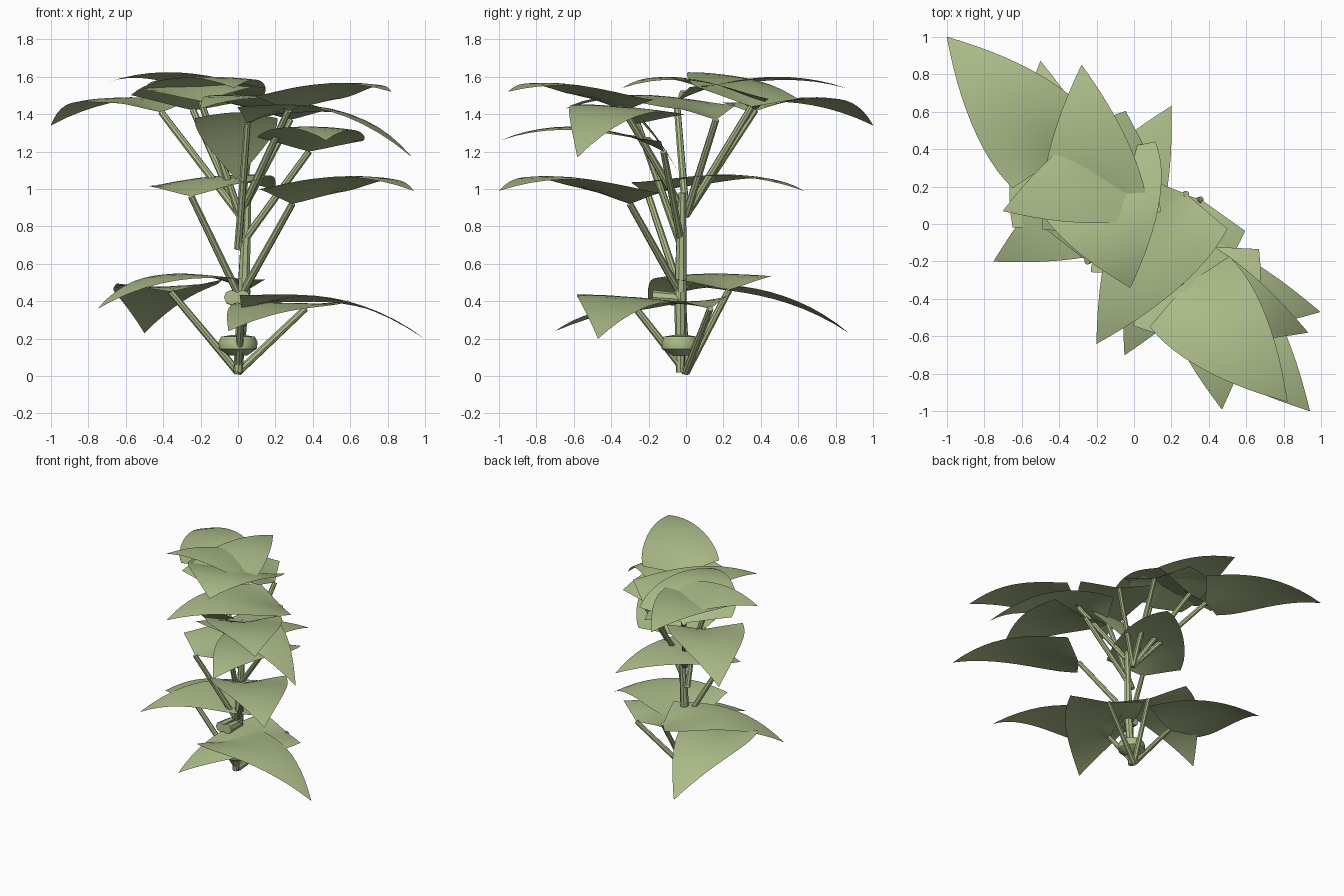
import bpy, bmesh, math
from mathutils import Vector

if "Cube" in bpy.data.objects:
    bpy.data.objects.remove(bpy.data.objects["Cube"])

green = bpy.data.materials.new("leaf_green")
green.diffuse_color = (0.41, 0.50, 0.25, 1)
green.use_nodes = True
green.node_tree.nodes["Principled BSDF"].inputs["Base Color"].default_value = green.diffuse_color


def add_object(name, bm):
    mesh = bpy.data.meshes.new(name)
    bm.to_mesh(mesh)
    bm.free()
    mesh.materials.append(green)
    for p in mesh.polygons:
        p.use_smooth = True
    obj = bpy.data.objects.new(name, mesh)
    bpy.context.collection.objects.link(obj)
    bpy.context.view_layer.objects.active = obj
    obj.select_set(True)
    bpy.ops.object.shade_smooth_by_angle(angle=math.radians(40))
    obj.select_set(False)
    return obj


def rod(name, a, b, r1, r2, sides=8):
    """Tapered rod between two points."""
    a, b = Vector(a), Vector(b)
    bm = bmesh.new()
    bmesh.ops.create_cone(bm, cap_ends=True, segments=sides,
                          radius1=r1, radius2=r2, depth=(b - a).length)
    rot = (b - a).to_track_quat('Z', 'Y')
    for v in bm.verts:
        v.co = rot @ v.co + (a + b) / 2
    return add_object(name, bm)


def half_width(t):
    """Blade outline: full near the base, rounding to a pointed tip."""
    return max(.005, 1 - max(0, (t - .1) / .9) ** 1.75)


def leaf(name, base, tip, arch, half=.285, roll=.01, cup=.075, droop=.03):
    """Arched blade: broad base with raised corners, pointed tip."""
    base, tip = Vector(base), Vector(tip)
    axis = tip - base
    side = Vector((axis.y, -axis.x, 0)).normalized()
    bm = bmesh.new()
    rows = []
    n, m = 8, 12
    for k in range(m + 1):
        t = k / m
        w = half_width(t)
        row = []
        for i in range(n + 1):
            u = 2 * i / n - 1
            s = t + .05 * abs(u) * (1 - t) ** 4
            p = base + axis * s + side * (u * w * half)
            p.z += 4 * arch * s * (1 - s) - droop * (u * w) ** 2
            p.z += cup * abs(u) ** 1.3 * (1 - t) ** 4 + roll * u * w
            row.append(bm.verts.new(p))
        rows.append(row)
    for r0, r1 in zip(rows, rows[1:]):
        for i in range(n):
            bm.faces.new((r0[i], r0[i + 1], r1[i + 1], r1[i]))
    bmesh.ops.recalc_face_normals(bm, faces=bm.faces)
    if sum(f.normal.z for f in bm.faces) < 0:
        bmesh.ops.reverse_faces(bm, faces=bm.faces)
    return add_object(name, bm)


def tier(start, leaves):
    """Leaves on stalks that share one starting point."""
    for name, base, tip, arch in leaves:
        rod(name + "_stalk", start, base, .021, .018)
        half = .36 if name == "top_centre" else .285
        roll = -.03 if name == "top_left" else .02 if "right" in name else .01
        leaf(name + "_leaf", base, tip, arch, half, roll)


# each leaf: name, blade base, blade tip, arch height
tier((0, 0, .02), [
    ("low_right", (.02, -.26, .35), (.995, -.47, .20), .14),
    ("low_back", (-.36, -.02, .45), (-.50, .87, .23), .11),
    ("low_left", (.05, .23, .46), (-.75, -.20, .36), .13),
    ("low_front", (.36, .13, .36), (-.05, -.70, .24), .08)])
tier((.01, -.02, .42), [
    ("mid_front", (.29, -.30, .92), (.94, -1.0, .99), .11),
    ("mid_back", (-.25, -.20, .96), (.20, .63, .99), .10)])
tier((0, -.02, .68), [
    ("high_front", (.38, -.12, 1.20), (.47, -.99, 1.26), .10),
    ("high_right", (.05, -.26, 1.35), (.93, -.58, 1.17), .17)])
tier((.01, 0, .86), [
    ("top_front", (.27, -.33, 1.42), (.82, -.95, 1.52), .09),
    ("top_cross", (.28, .16, 1.37), (-.20, -.64, 1.43), .10),
    ("top_corner", (-.41, .35, 1.41), (-1.0, 1.0, 1.34), .11),
    ("top_back", (-.20, -.05, 1.47), (-.28, .85, 1.54), .09),
    ("top_left", (.09, .35, 1.44), (-.70, .07, 1.57), .10),
    ("top_centre", (-.24, .37, 1.42), (-.02, -.34, 1.54), .11)])

# small steep leaf near the middle of the crown
leaf("inner_leaf", (-.01, -.27, 1.41), (-.01, -.02, 1.05), .03,
     half=.22, roll=0, cup=0, droop=.02)

# main stem in two pieces
rod("lower_stem", (0, -.03, .02), (.03, -.03, .45), .024, .034)
rod("upper_stem", (.03, -.03, .45), (.05, -.02, .98), .034, .022)

# two short cut stubs at the lower joint
for i, x in enumerate((-.035, .025)):
    rod("stub_%d" % i, (x, -.18, .42), (x, -.03, .41), .04, .033)

# collar around the stem, turned from a short profile
bm = bmesh.new()
rings = []
for r, z in ((.05, .11), (.10, .145), (.105, .18), (.09, .21), (.03, .22)):
    rings.append([bm.verts.new((r * math.cos(k * math.tau / 12),
                                r * math.sin(k * math.tau / 12) - .03, z))
                  for k in range(12)])
for a, b in zip(rings, rings[1:]):
    for k in range(12):
        j = (k + 1) % 12
        bm.faces.new((a[k], a[j], b[j], b[k]))
bm.faces.new(rings[0][::-1])
bm.faces.new(rings[-1])
add_object("stem_collar", bm)
